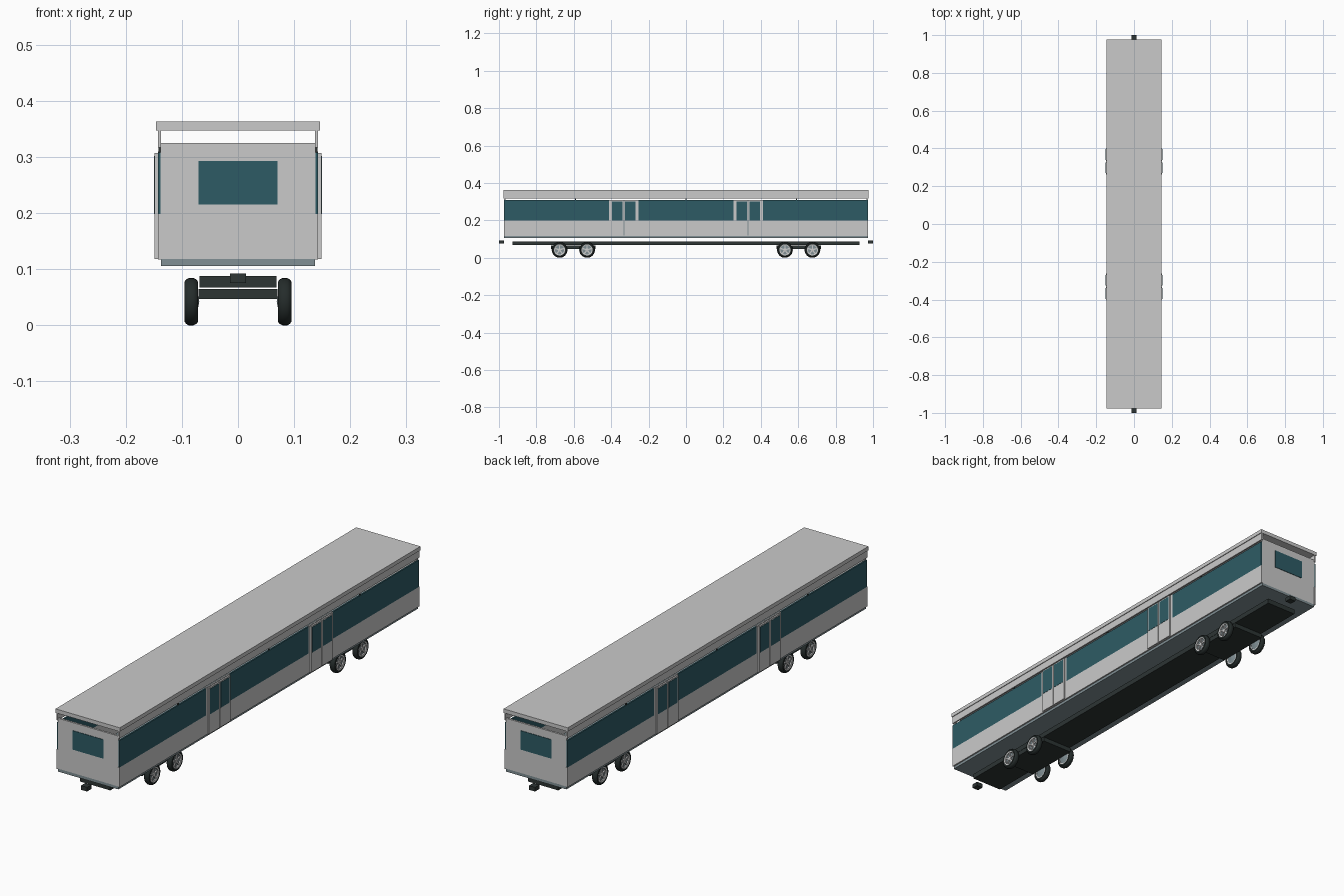
import bpy, bmesh, math

if "Cube" in bpy.data.objects:
    bpy.data.objects.remove(bpy.data.objects["Cube"])


def material(name, rgb):
    m = bpy.data.materials.new(name)
    m.diffuse_color = (*rgb, 1)
    m.use_nodes = True
    m.node_tree.nodes["Principled BSDF"].inputs["Base Color"].default_value = m.diffuse_color
    return m


LIGHT = material("light_grey", (0.59, 0.59, 0.59))
GLASS = material("teal_glass", (0.027, 0.105, 0.13))
DARK = material("dark_frame", (0.026, 0.035, 0.034))
FLOOR = material("slate_grey", (0.22, 0.28, 0.30))
TYRE = material("tyre_black", (0.018, 0.025, 0.024))


def finish(name, bm, mat, smooth=False):
    bmesh.ops.recalc_face_normals(bm, faces=bm.faces)
    me = bpy.data.meshes.new(name)
    bm.to_mesh(me)
    bm.free()
    me.materials.append(mat)
    ob = bpy.data.objects.new(name, me)
    bpy.context.collection.objects.link(ob)
    if smooth:
        bpy.context.view_layer.objects.active = ob
        ob.select_set(True)
        bpy.ops.object.shade_smooth_by_angle(angle=math.radians(35))
        ob.select_set(False)
    return ob


def box(name, x, y, z, mat):
    """Box from (min, max) pairs."""
    bm = bmesh.new()
    bmesh.ops.create_cube(bm, size=1)
    for v in bm.verts:
        for i, (a, b) in enumerate((x, y, z)):
            v.co[i] = (a + b) / 2 + v.co[i] * (b - a)
    return finish(name, bm, mat)


def span(s, a, b):
    """Range a..b on the positive side, or its mirror."""
    return (a, b) if s > 0 else (-b, -a)


def lathe(name, profile, side, y, z, mat, n=32):
    """Spin a (radius, x) profile about a sideways axle."""
    bm = bmesh.new()
    rings = []
    for i in range(n):
        a = 2 * math.pi * i / n
        rings.append([bm.verts.new((side * x, y + r * math.cos(a), z + r * math.sin(a)))
                      for r, x in profile])
    k = len(profile)
    for i in range(n):
        p, q = rings[i], rings[(i + 1) % n]
        for j in range(k):
            m = (j + 1) % k
            bm.faces.new((p[j], p[m], q[m], q[j]))
    return finish(name, bm, mat, True)


# Roof, floor and chassis
box("roof", (-0.146, 0.146), (-0.976, 0.976), (0.347, 0.363), LIGHT)
box("floor", (-0.137, 0.137), (-0.972, 0.972), (0.106, 0.118), FLOOR)
box("chassis", (-0.069, 0.069), (-0.928, 0.928), (0.067, 0.088), DARK)

# End walls, end windows and couplers
for e in (-1, 1):
    box("end_wall", (-0.138, 0.138), span(e, 0.964, 0.972), (0.117, 0.325), LIGHT)
    box("end_window", (-0.07, 0.07), span(e, 0.970, 0.974), (0.215, 0.293), GLASS)
    box("coupler", (-0.014, 0.014), span(e, 0.972, 1.0), (0.075, 0.092), DARK)

# Side walls with window bands, roof rails and sliding doors
for s in (-1, 1):
    wall = span(s, 0.137, 0.143)
    box("lower_wall", wall, (-0.974, 0.974), (0.117, 0.198), LIGHT)
    box("roof_rail", wall, (-0.975, 0.975), (0.317, 0.347), LIGHT)
    box("middle_window", wall, (-0.255, 0.255), (0.198, 0.308), GLASS)
    for y in (-0.59, 0, 0.59):
        box("roof_post", span(s, 0.138, 0.142), (y - 0.003, y + 0.003),
            (0.306, 0.318), DARK)
    for e in (-1, 1):
        box("outer_window", wall, span(e, 0.412, 0.972), (0.198, 0.308), GLASS)
        box("door_surround", wall, span(e, 0.255, 0.412), (0.198, 0.310), LIGHT)
        for a in (0.263, 0.333):
            b = a + 0.067
            box("door_leaf", span(s, 0.143, 0.149), span(e, a, b), (0.118, 0.307), LIGHT)
            box("door_window", span(s, 0.147, 0.150), span(e, a + 0.006, b - 0.004),
                (0.198, 0.302), GLASS)
        box("door_seam", span(s, 0.142, 0.1455), span(e, 0.329, 0.334),
            (0.118, 0.307), FLOOR)

# Bogies and wheels
R = 0.042
tyre = [(0.029, 0.072), (0.036, 0.0715), (0.0395, 0.074), (R, 0.079), (R, 0.088),
        (0.0395, 0.0925), (0.036, 0.095), (0.029, 0.0945)]
rim = [(0.0245, 0.073), (0.0295, 0.073), (0.0295, 0.0948), (0.0245, 0.0935)]
for e in (-1, 1):
    box("bogie_frame", (-0.070, 0.070), span(e, 0.485, 0.721), (0.047, 0.065), DARK)
    for y in (0.529 * e, 0.676 * e):
        for s in (-1, 1):
            lathe("tyre", tyre, s, y, R, TYRE)
            lathe("wheel_rim", rim, s, y, R, LIGHT)
            lathe("wheel_disc", [(0.0001, 0.069), (0.0255, 0.074), (0.0255, 0.088),
                                 (0.0001, 0.088)], s, y, R, FLOOR)
            lathe("hub_cap", [(0.0001, 0.087), (0.009, 0.087), (0.008, 0.093),
                              (0.0001, 0.094)], s, y, R, LIGHT, 16)
            # Five spokes
            for k in range(5):
                sp = box("spoke", span(s, 0.087, 0.092), (-0.0035, 0.0035),
                         (0.006, 0.026), LIGHT)
                sp.location = (0, y, R)
                sp.rotation_euler = (2 * math.pi * k / 5, 0, 0)
